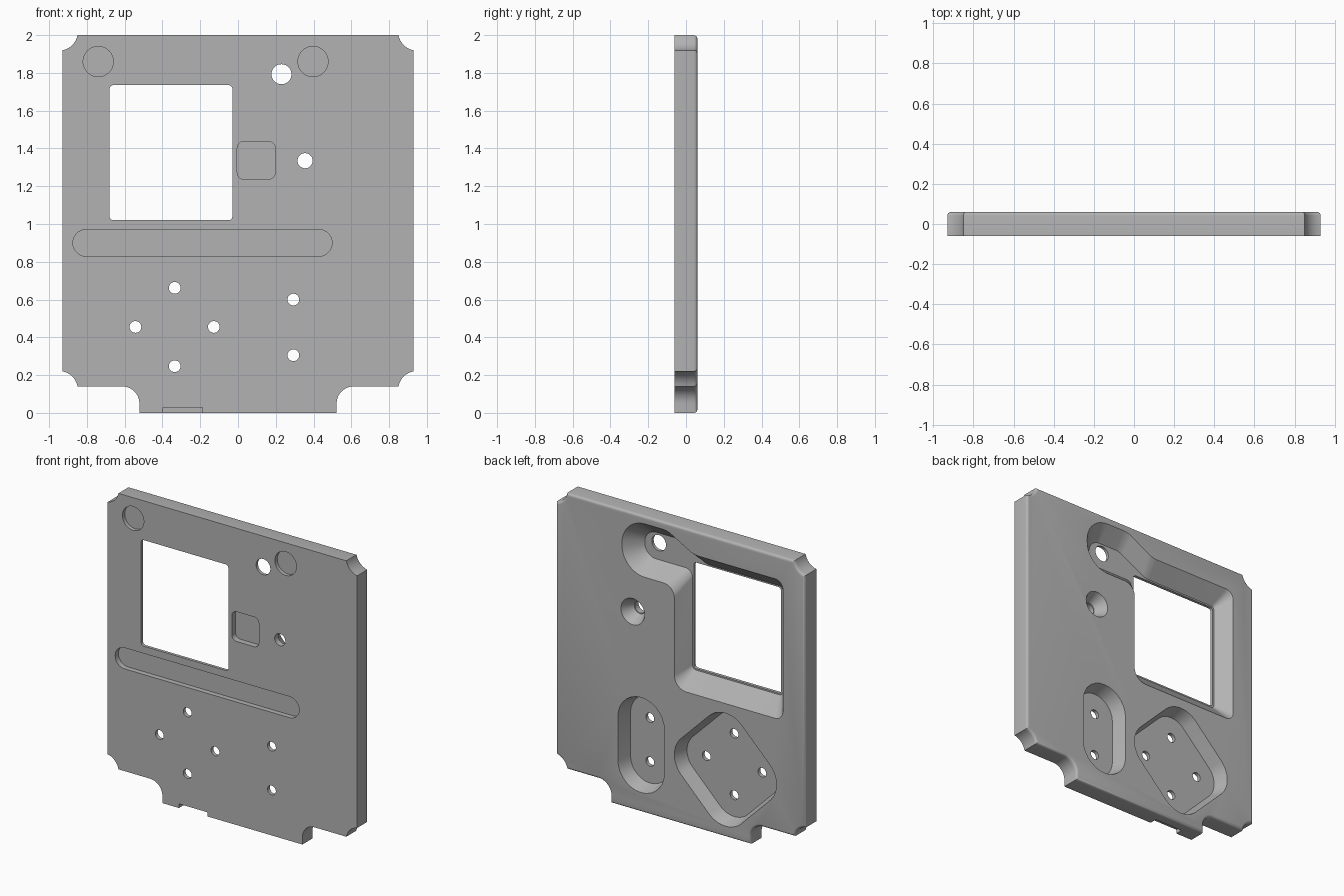
import bpy, bmesh, math
from mathutils import Vector

if "Cube" in bpy.data.objects:
    bpy.data.objects.remove(bpy.data.objects["Cube"], do_unlink=True)

FRONT, BACK = -0.06, 0.06

grey = bpy.data.materials.new("plain grey")
grey.use_nodes = True
grey.diffuse_color = (0.45, 0.45, 0.45, 1)
grey.node_tree.nodes["Principled BSDF"].inputs["Base Color"].default_value = (0.45, 0.45, 0.45, 1)


def rounded(corners, steps=10):
    """Outline in x, z from (x, z, radius) corners, each filleted."""
    out, n = [], len(corners)
    for i, (x, z, r) in enumerate(corners):
        p = Vector((x, z))
        if r == 0:
            out.append(p)
            continue
        a = (Vector(corners[i - 1][:2]) - p).normalized()
        b = (Vector(corners[(i + 1) % n][:2]) - p).normalized()
        half = a.angle(b) / 2
        centre = p + (a + b).normalized() * r / math.sin(half)
        start = p + a * r / math.tan(half) - centre
        end = p + b * r / math.tan(half) - centre
        sweep = start.angle(end)
        for k in range(steps + 1):
            t = k / steps
            out.append(centre + (start * math.sin((1 - t) * sweep)
                                 + end * math.sin(t * sweep)) / math.sin(sweep))
    return out


def circle(x, z, r, n=40):
    return [Vector((x + r * math.cos(math.tau * k / n), z + r * math.sin(math.tau * k / n)))
            for k in range(n)]


def box(x0, x1, z0, z1, r):
    return rounded([(x0, z0, r), (x1, z0, r), (x1, z1, r), (x0, z1, r)])


def around(points, r, steps=14):
    """Outline wrapped at distance r round a counter-clockwise ring of points."""
    out, n = [], len(points)
    for i, p in enumerate(points):
        d0 = Vector(p) - Vector(points[i - 1])
        d1 = Vector(points[(i + 1) % n]) - Vector(p)
        a0 = math.atan2(-d0.x, d0.y)
        turn = (math.atan2(-d1.x, d1.y) - a0) % math.tau
        for k in range(steps + 1):
            a = a0 + turn * k / steps
            out.append(Vector(p) + Vector((math.cos(a), math.sin(a))) * r)
    return out


def inset(points, d):
    """Move a counter-clockwise outline inwards by d."""
    out, n = [], len(points)
    for i, p in enumerate(points):
        e0 = (p - points[i - 1]).normalized()
        e1 = (points[(i + 1) % n] - p).normalized()
        n0, n1 = Vector((-e0.y, e0.x)), Vector((-e1.y, e1.x))
        out.append(p + (n0 + n1) * d / (1 + n0.dot(n1)))
    return out


def loft(name, sections):
    """Solid through (y, outline) sections with equal point counts."""
    bm = bmesh.new()
    rings = [[bm.verts.new((p.x, y, p.y)) for p in pts] for y, pts in sections]
    for r0, r1 in zip(rings, rings[1:]):
        for i in range(len(r0)):
            bm.faces.new((r0[i - 1], r0[i], r1[i], r1[i - 1]))
    bm.faces.new(rings[0])
    bm.faces.new(rings[-1])
    bmesh.ops.recalc_face_normals(bm, faces=bm.faces[:])
    mesh = bpy.data.meshes.new(name)
    bm.to_mesh(mesh)
    bm.free()
    mesh.materials.append(grey)
    ob = bpy.data.objects.new(name, mesh)
    bpy.context.scene.collection.objects.link(ob)
    return ob


# Plate outline: scooped corners and a filleted bottom tab
def scoop(cx, cz, middle, r=0.1, steps=8):
    span = math.radians(69)
    angles = [math.radians(middle) + span * (0.5 - k / steps) for k in range(steps + 1)]
    return [(cx + r * math.cos(a), cz + r * math.sin(a), 0) for a in angles]


right = [(0.522, 0, 0), (0.522, 0.14, 0.09)]
right += scoop(0.948, 0.122, 135) + scoop(0.948, 2.018, 225)
left = [(-x, z, r) for x, z, r in reversed(right)]
outline = rounded(right + left)

# Back rim rolled over
roll = 0.018
sections = [(FRONT, outline)]
for k in range(5):
    a = math.radians(90 * k / 4)
    sections.append((BACK - roll * (1 - math.sin(a)), inset(outline, roll * (1 - math.cos(a)))))
plate = loft("plate", sections)

cutters = []


def cut(name, *sections):
    cutters.append(loft(name, sections))


def through(name, pts):
    cut(name, (-0.2, pts), (0.2, pts))


def front_pocket(name, pts, depth):
    cut(name, (-0.2, pts), (FRONT + depth, pts))


def back_pocket(name, rim, floor, depth):
    cut(name, (0.2, rim), (BACK, rim), (BACK - depth, floor))


# Back: sloped recess joining the window and the upper hole
rim = [(-0.765, 0.9, 0.06), (0.045, 0.9, 0.09), (0.045, 1.59, 0.08), (0.435, 1.59, 0.17),
       (0.435, 1.95, 0.17), (0.1, 1.95, 0.15), (-0.1, 1.84, 0.15), (-0.765, 1.84, 0.06)]
floor = [(-0.69, 1.01, 0.02), (-0.02, 1.01, 0.03), (-0.02, 1.68, 0.05), (0.335, 1.68, 0.085),
         (0.335, 1.86, 0.085), (0.09, 1.86, 0.12), (-0.13, 1.745, 0.12), (-0.69, 1.745, 0.02)]
back_pocket("window_recess", rounded(rim), rounded(floor), 0.1)

# Back: pockets round the lower hole groups
diamond = [(-0.335, 0.247), (-0.128, 0.455), (-0.335, 0.662), (-0.543, 0.455)]
pair = [(0.293, 0.305), (0.293, 0.6)]
for name, holes in (("diamond_pocket", diamond), ("oval_pocket", pair)):
    back_pocket(name, around(holes, 0.173), around(holes, 0.145), 0.095)
back_pocket("countersink", circle(0.355, 1.335, 0.088), circle(0.355, 1.335, 0.045), 0.08)

# Through openings
through("window", box(-0.68, -0.03, 1.02, 1.735, 0.02))
for x, z, r in [(0.23, 1.793, 0.053), (0.355, 1.335, 0.04)] + [(*h, 0.031) for h in diamond + pair]:
    through("hole", circle(x, z, r))

# Front: shallow pockets, long slot and bottom notch
for x in (-0.74, 0.397):
    front_pocket("round_pocket", circle(x, 1.86, 0.08), 0.025)
front_pocket("square_pocket", box(-0.004, 0.197, 1.237, 1.437, 0.035), 0.04)
front_pocket("long_slot", around([(-0.803, 0.9), (0.427, 0.9)], 0.071), 0.035)
front_pocket("bottom_notch", box(-0.398, -0.187, -0.1, 0.028, 0.004), 0.05)

# Apply the cuts
bpy.context.view_layer.objects.active = plate
plate.select_set(True)
for c in cutters:
    c.hide_render = True
    mod = plate.modifiers.new(c.name, "BOOLEAN")
    mod.operation = "DIFFERENCE"
    mod.solver = "EXACT"
    mod.object = c
    bpy.ops.object.modifier_apply(modifier=mod.name)
    bpy.data.objects.remove(c, do_unlink=True)

bpy.ops.object.select_all(action="DESELECT")
plate.select_set(True)
bpy.ops.object.shade_smooth_by_angle(angle=math.radians(35))
